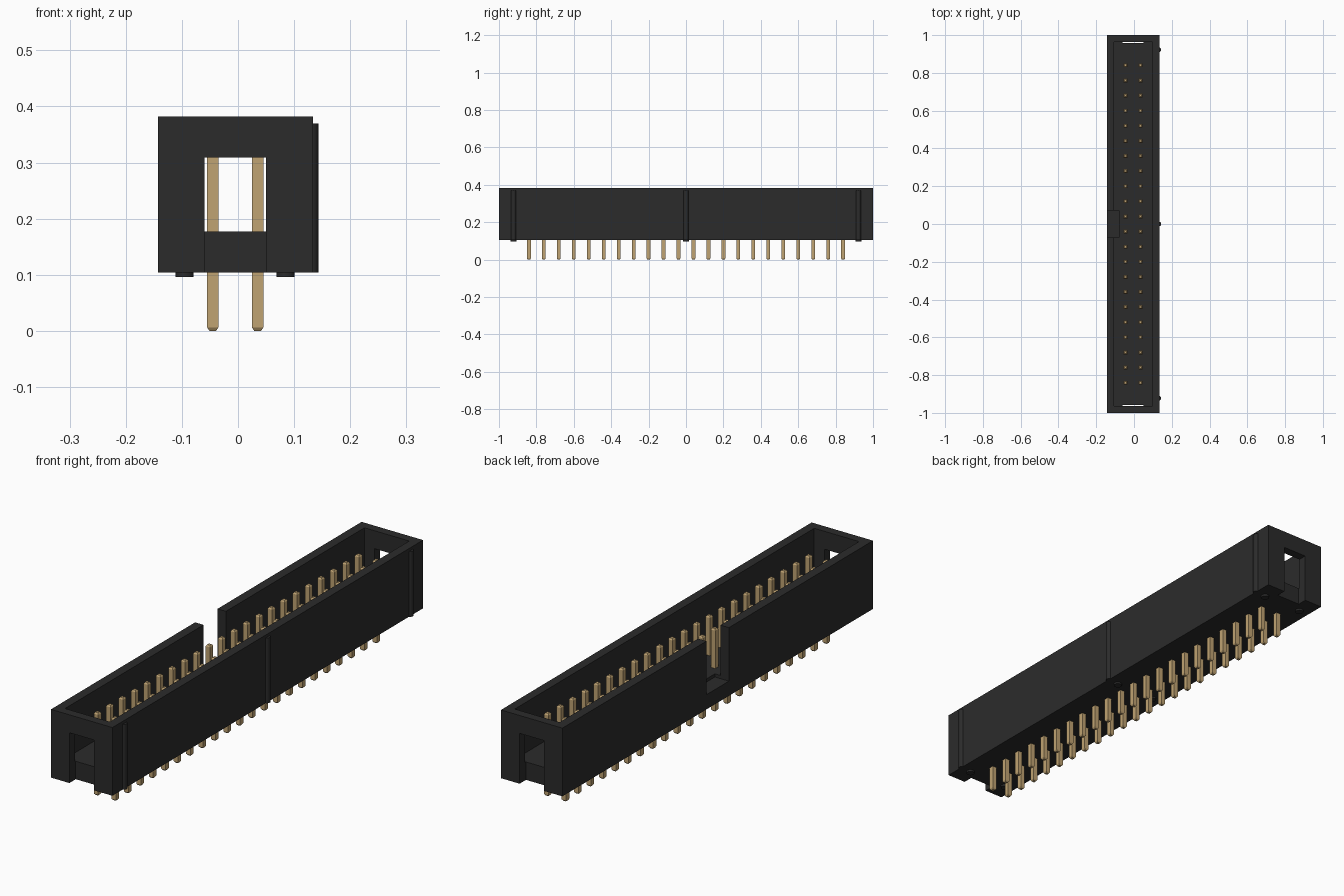
import bpy

old = bpy.data.objects.get("Cube")
if old:
    bpy.data.objects.remove(old, do_unlink=True)


def material(name, rgb, rough):
    m = bpy.data.materials.new(name)
    m.use_nodes = True
    m.diffuse_color = (*rgb, 1)
    shader = m.node_tree.nodes["Principled BSDF"]
    shader.inputs["Base Color"].default_value = (*rgb, 1)
    shader.inputs["Roughness"].default_value = rough
    return m


black = material("black plastic", (0.024, 0.024, 0.024), 0.6)
gold = material("pale gold", (0.53, 0.37, 0.17), 0.4)


def box(name, low, high, mat=None):
    mid = [(a + b) / 2 for a, b in zip(low, high)]
    bpy.ops.mesh.primitive_cube_add(size=1, location=mid)
    ob = bpy.context.object
    ob.name = name
    ob.scale = [b - a for a, b in zip(low, high)]
    bpy.ops.object.transform_apply(location=True, rotation=False, scale=True)
    if mat:
        ob.data.materials.append(mat)
    return ob


def cylinder(name, x, y, low, high, radius, mat):
    bpy.ops.mesh.primitive_cylinder_add(
        vertices=24, radius=radius, depth=high - low, location=(x, y, (low + high) / 2))
    ob = bpy.context.object
    ob.name = name
    ob.data.materials.append(mat)
    bpy.ops.object.shade_smooth_by_angle()
    return ob


def cut(target, low, high):
    cutter = box("cutter", low, high)
    cutter.hide_render = True
    mod = target.modifiers.new("cut", 'BOOLEAN')
    mod.operation = 'DIFFERENCE'
    mod.solver = 'EXACT'
    mod.object = cutter
    bpy.context.view_layer.objects.active = target
    bpy.ops.object.modifier_apply(modifier=mod.name)
    bpy.data.objects.remove(cutter, do_unlink=True)


# Open-topped housing with its key notch and end windows
base, floor, rim = 0.104, 0.177, 0.382
housing = box("housing", (-0.143, -1, base), (0.134, 1, rim), black)
cut(housing, (-0.105, -0.964, floor), (0.097, 0.964, 0.5))
cut(housing, (-0.3, -0.072, 0.164), (-0.08, 0.072, 0.5))
for side in (-1, 1):
    ys = sorted((side * 0.959, side * 1.1))
    cut(housing, (-0.06, ys[0], 0), (0.05, ys[1], 0.309))

# Polarity ribs on the long wall, and standoff feet underneath
for y in (-0.922, 0, 0.922):
    cylinder("side_rib", 0.13, y, base, 0.37, 0.0135, black)
    for x in (-0.095, 0.085):
        cylinder("standoff_foot", x, y, 0.096, base + 0.004, 0.016, black)


# Square pin with chamfered ends
def pin_mesh():
    profile = [(0, 0.006), (0.006, 0.01), (0.331, 0.01), (0.337, 0.006)]
    verts = [(sx * r, sy * r, z) for z, r in profile
             for sx, sy in ((-1, -1), (1, -1), (1, 1), (-1, 1))]
    faces = [(3, 2, 1, 0), (12, 13, 14, 15)]
    for ring in range(len(profile) - 1):
        for k in range(4):
            a, b = ring * 4 + k, ring * 4 + (k + 1) % 4
            faces.append((a, b, b + 4, a + 4))
    mesh = bpy.data.meshes.new("pin")
    mesh.from_pydata(verts, [], faces)
    mesh.materials.append(gold)
    return mesh


# Two columns of pins
pin = pin_mesh()
rows, pitch = 22, 0.08
for x in (-0.045, 0.035):
    for row in range(rows):
        ob = bpy.data.objects.new("contact_pin", pin)
        ob.location = (x, (row - (rows - 1) / 2) * pitch, 0)
        bpy.context.collection.objects.link(ob)
